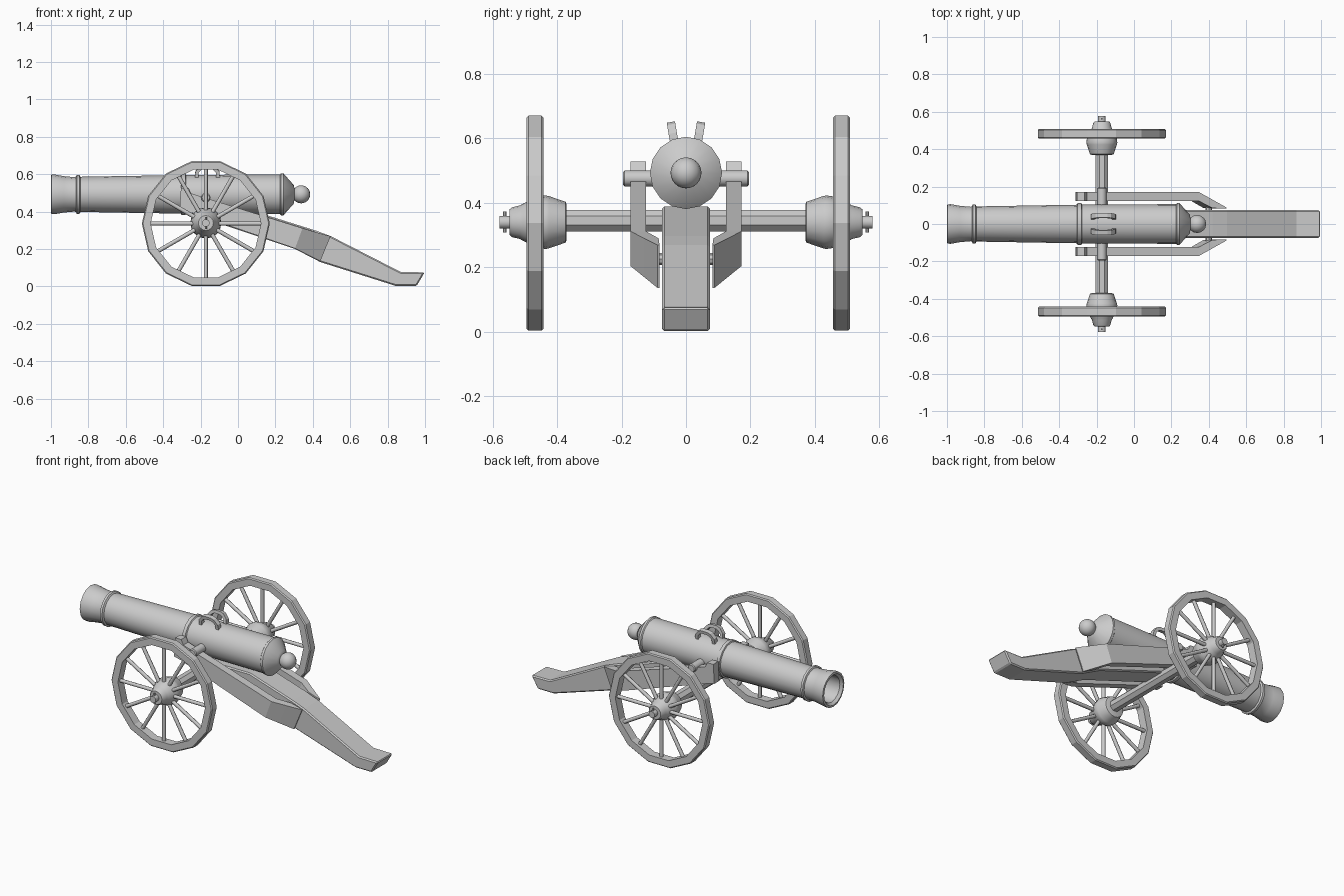
import bpy, bmesh
from math import pi, cos, sin
from mathutils import Matrix, Vector

if "Cube" in bpy.data.objects:
    bpy.data.objects.remove(bpy.data.objects["Cube"])

WX, WZ = -0.172, 0.336      # wheel and axle centre
BZ = 0.492                  # barrel axis height


def finish(name, bm, smooth=None, bevel=0):
    bmesh.ops.remove_doubles(bm, verts=bm.verts, dist=1e-5)
    bmesh.ops.recalc_face_normals(bm, faces=bm.faces)
    me = bpy.data.meshes.new(name)
    bm.to_mesh(me)
    bm.free()
    ob = bpy.data.objects.new(name, me)
    bpy.context.collection.objects.link(ob)
    if bevel:
        m = ob.modifiers.new("bevel", 'BEVEL')
        m.width, m.segments = bevel, 1
    if smooth:
        bpy.ops.object.select_all(action='DESELECT')
        ob.select_set(True)
        bpy.context.view_layer.objects.active = ob
        bpy.ops.object.shade_smooth_by_angle(angle=smooth)
    return ob


def lathe(name, prof, axis, n, c, closed=False, phase=0, smooth=None):
    """Spin (distance along axis, radius) points around x or y through c."""
    bm = bmesh.new()
    rings = []
    for t, r in prof:
        ring = []
        for i in range(n):
            a = phase + 2 * pi * i / n
            v = (t, r * cos(a), r * sin(a)) if axis == 'x' else (r * cos(a), t, r * sin(a))
            ring.append(bm.verts.new(Vector(c) + Vector(v)))
        rings.append(ring)
    pairs = list(zip(rings, rings[1:]))
    if closed:
        pairs.append((rings[-1], rings[0]))
    for p, q in pairs:
        for i in range(n):
            j = (i + 1) % n
            bm.faces.new((p[i], p[j], q[j], q[i]))
    if not closed:
        bm.faces.new(rings[0])
        bm.faces.new(rings[-1])
    return finish(name, bm, smooth)


def prism(name, pts, y0, y1, bevel=0, matrix=None):
    """Extrude an x-z outline from y0 to y1."""
    bm = bmesh.new()
    f = bm.faces.new([bm.verts.new((x, y0, z)) for x, z in pts])
    ext = bmesh.ops.extrude_face_region(bm, geom=[f])
    bmesh.ops.translate(bm, vec=(0, y1 - y0, 0),
                        verts=[v for v in ext['geom'] if isinstance(v, bmesh.types.BMVert)])
    if matrix:
        bmesh.ops.transform(bm, matrix=matrix, verts=bm.verts)
    return finish(name, bm, bevel=bevel)


# Barrel with bore, muzzle flare, rings and breech cone
lathe("barrel", [(-0.6, 0.075), (-0.985, 0.08), (-1.0, 0.093), (-0.998, 0.105), (-0.98, 0.106),
                 (-0.93, 0.097), (-0.875, 0.092), (-0.866, 0.095), (-0.862, 0.104), (-0.848, 0.104),
                 (-0.842, 0.094), (-0.305, 0.103), (-0.302, 0.111), (-0.282, 0.111),
                 (-0.278, 0.104), (0.225, 0.106), (0.23, 0.112), (0.243, 0.112),
                 (0.298, 0.05), (0.302, 0.03), (0.335, 0.028)],
      'x', 16, (0, 0, BZ), phase=pi / 2, smooth=0.6)

# Round knob behind the breech
bm = bmesh.new()
bmesh.ops.create_uvsphere(bm, u_segments=16, v_segments=12, radius=0.048,
                          matrix=Matrix.Translation((0.338, 0, BZ)))
finish("breech_knob", bm, 0.6)

# Trunnions through the barrel
lathe("trunnions", [(-0.195, 0.02), (-0.19, 0.025), (0.19, 0.025), (0.195, 0.02)],
      'y', 12, (WX, 0, 0.475), smooth=0.6)

# Lifting handles, leaning outwards
outer = [(-0.232, 0.575), (-0.228, 0.615), (-0.205, 0.643), (-0.185, 0.65)]
inner = [(-0.212, 0.575), (-0.21, 0.61), (-0.195, 0.626), (-0.18, 0.632)]
flip = lambda pts: [(2 * -0.164 - x, z) for x, z in reversed(pts)]
arch = outer + flip(outer) + list(reversed(flip(inner))) + list(reversed(inner))
for s, side in ((-1, "left"), (1, "right")):
    lean = (Matrix.Translation((0, s * 0.042, 0.62)) @ Matrix.Rotation(-s * 0.17, 4, 'X')
            @ Matrix.Translation((0, 0, -0.62)))
    prism("lifting_handle_" + side, arch, -0.013, 0.013, matrix=lean)

# Trail beam
prism("trail", [(-0.2, 0.388), (0.13, 0.388), (0.42, 0.297), (0.497, 0.268), (0.87, 0.077),
                (0.998, 0.075), (0.955, 0.002), (0.845, 0.002), (0.44, 0.13), (0.305, 0.2),
                (-0.2, 0.37)], -0.074, 0.074, bevel=0.007)

# Axle beam
lathe("axle", [(-0.39, 0.036), (0.39, 0.036)], 'y', 8, (WX, 0, WZ + 0.008), phase=pi / 8)
# Bolt joining the cheeks to the trail
lathe("cheek_bolt", [(-0.095, 0.018), (0.095, 0.018)], 'y', 8, (0.4, 0, 0.225))

# Cheek stations: top x, top z, bottom x, bottom z, outer y, inner y
cheek = [(-0.305, 0.527, -0.312, 0.41, 0.172, 0.124), (-0.264, 0.527, -0.264, 0.4, 0.172, 0.124),
         (-0.25, 0.497, -0.25, 0.394, 0.172, 0.124), (0.345, 0.311, 0.305, 0.203, 0.172, 0.124),
         (0.42, 0.289, 0.372, 0.169, 0.13, 0.085), (0.495, 0.268, 0.44, 0.135, 0.088, 0.082)]

for s, side, rim_y in ((-1, "left", 0.468), (1, "right", 0.482)):
    # Side cheek carrying the trunnions
    bm = bmesh.new()
    secs = [[bm.verts.new(v) for v in ((tx, s * yo, tz), (tx, s * yi, tz),
                                       (bx, s * yi, bz), (bx, s * yo, bz))]
            for tx, tz, bx, bz, yo, yi in cheek]
    for p, q in zip(secs, secs[1:]):
        for i in range(4):
            j = (i + 1) % 4
            bm.faces.new((p[i], p[j], q[j], q[i]))
    bm.faces.new(secs[0])
    bm.faces.new(secs[-1])
    finish("cheek_" + side, bm)

    # Fourteen-sided wheel rim
    t, b = 0.026, 0.006
    lathe("wheel_rim_" + side, [(-t, 0.295), (-t, 0.342 - b), (-t + b, 0.342), (t - b, 0.342),
                                (t, 0.342 - b), (t, 0.295)],
          'y', 14, (WX, s * rim_y, WZ), closed=True)

    # Twelve spokes
    bm = bmesh.new()
    for k in range(12):
        m = (Matrix.Translation((WX, s * rim_y, WZ)) @ Matrix.Rotation(k * pi / 6, 4, 'Y')
             @ Matrix.Translation((0, 0, 0.175)))
        bmesh.ops.create_cone(bm, cap_ends=True, segments=8, radius1=0.011, radius2=0.011,
                              depth=0.26, matrix=m)
    finish("spokes_" + side, bm, 0.8)

    # Hub and axle end
    lathe("hub_" + side, [(s * y, r) for y, r in
                          ((0.37, 0.055), (0.373, 0.063), (0.425, 0.081), (0.435, 0.083),
                           (0.457, 0.08), (0.505, 0.058), (0.515, 0.052), (0.54, 0.046),
                           (0.547, 0.04), (0.547, 0.02), (0.578, 0.02))],
          'y', 16, (WX, 0, WZ + 0.003), smooth=0.6)

    # Linchpin
    bm = bmesh.new()
    bmesh.ops.create_cone(bm, cap_ends=True, segments=8, radius1=0.005, radius2=0.005, depth=0.065,
                          matrix=Matrix.Translation((WX, s * 0.562, WZ + 0.003)))
    finish("linchpin_" + side, bm)
